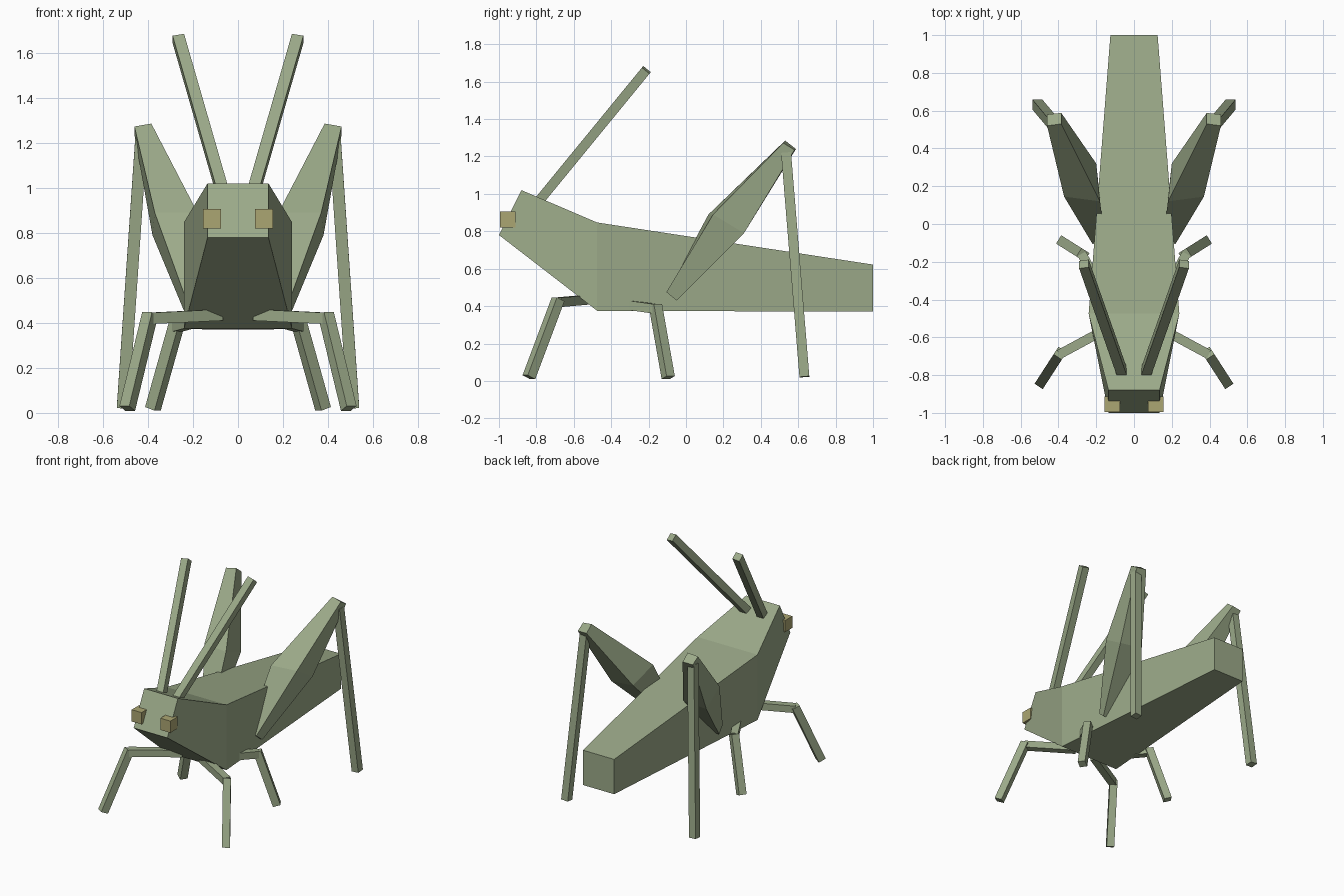
import bpy, bmesh
from mathutils import Vector

if "Cube" in bpy.data.objects:
    bpy.data.objects.remove(bpy.data.objects["Cube"])


def material(name, rgb):
    m = bpy.data.materials.new(name)
    m.diffuse_color = (*rgb, 1)
    m.use_nodes = True
    m.node_tree.nodes["Principled BSDF"].inputs["Base Color"].default_value = m.diffuse_color
    return m


GREEN = material("sage_green", (0.33, 0.40, 0.25))
YELLOW = material("dull_yellow", (0.41, 0.38, 0.17))


def loft(name, rings, mat):
    """Flat-sided solid through a series of four-cornered rings."""
    bm = bmesh.new()
    loops = [[bm.verts.new(p) for p in ring] for ring in rings]
    for a, b in zip(loops, loops[1:]):
        for i in range(4):
            j = (i + 1) % 4
            bm.faces.new((a[i], a[j], b[j], b[i]))
    bm.faces.new(loops[0])
    bm.faces.new(loops[-1])
    bmesh.ops.recalc_face_normals(bm, faces=bm.faces)
    mesh = bpy.data.meshes.new(name)
    bm.to_mesh(mesh)
    bm.free()
    mesh.materials.append(mat)
    ob = bpy.data.objects.new(name, mesh)
    bpy.context.collection.objects.link(ob)


def pair(name, rings, mat):
    """Right-hand part and its mirror image."""
    for side, s in (("right", 1), ("left", -1)):
        loft(f"{name}_{side}", [[(x * s, y, z) for x, y, z in r] for r in rings], mat)


def beam(start, end, size, across=None):
    """Rings of a square bar; 'across' sets the roll about its axis."""
    a, b = Vector(start), Vector(end)
    axis = (b - a).normalized()
    u = Vector(across) if across else axis.cross(Vector((0, 0, 1)))
    u = (u - axis * u.dot(axis)).normalized() * size / 2
    v = axis.cross(u)
    return [[p + u + v, p - u + v, p - u - v, p + u - v] for p in (a, b)]


def section(w, y_low, z_low, y_top, z_top):
    return [(-w, y_low, z_low), (w, y_low, z_low), (w, y_top, z_top), (-w, y_top, z_top)]


# Body: slanted face, deep shoulder, tapering tail
loft("body", [section(0.135, -1.0, 0.78, -0.88, 1.02),
              section(0.24, -0.475, 0.375, -0.475, 0.847),
              section(0.125, 1.0, 0.37, 1.0, 0.622)], GREEN)

# Eyes
pair("eye", [[(x, y, z) for x, z in ((0.075, 0.82), (0.155, 0.82), (0.155, 0.905), (0.075, 0.905))]
             for y in (-0.995, -0.912)], YELLOW)

# Antennae
pair("antenna", beam((0.058, -0.80, 0.945), (0.265, -0.212, 1.663), 0.052, (1, 0, 0)), GREEN)

# Hind legs: swollen thigh and long thin shin
pair("hind_thigh", [
    [(0.15, -0.10, 0.48), (0.22, -0.105, 0.475), (0.23, -0.05, 0.43), (0.16, -0.05, 0.435)],
    [(0.18, 0.12, 0.89), (0.37, 0.145, 0.89), (0.38, 0.31, 0.79), (0.20, 0.32, 0.81)],
    [(0.385, 0.53, 1.285), (0.46, 0.52, 1.272), (0.46, 0.58, 1.235), (0.385, 0.588, 1.24)]], GREEN)
pair("hind_shin", beam((0.43, 0.535, 1.22), (0.512, 0.633, 0.022), 0.053, (1, 0, 0)), GREEN)

# Front and middle legs: thigh and shin bars meeting at the knee
for leg, hip, knee, foot in (
        ("front", (0.08, -0.52, 0.435), (0.395, -0.69, 0.42), (0.492, -0.84, 0.02)),
        ("middle", (0.18, -0.34, 0.41), (0.275, -0.16, 0.385), (0.378, -0.095, 0.018))):
    shin_top = Vector(knee) + (Vector(knee) - Vector(foot)).normalized() * 0.018
    pair(f"{leg}_thigh", beam(hip, knee, 0.05), GREEN)
    pair(f"{leg}_shin", beam(shin_top, foot, 0.052), GREEN)
